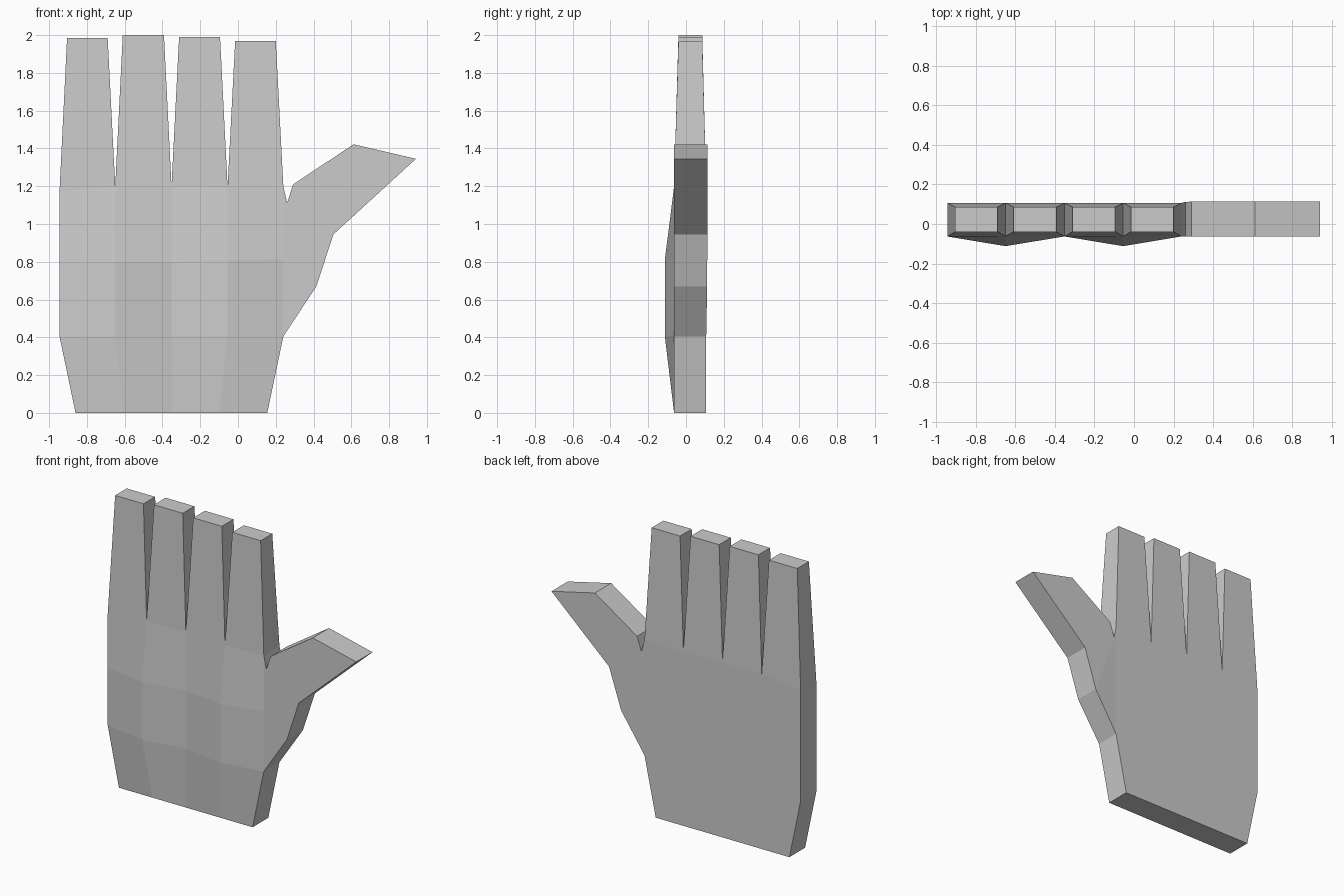
import bpy, bmesh

if "Cube" in bpy.data.objects:
    bpy.data.objects.remove(bpy.data.objects["Cube"])


def loft(name, rings, cap_start=False, cap_end=False):
    """Skin a list of equal-length point rings with flat quads."""
    bm = bmesh.new()
    rows = [[bm.verts.new(p) for p in ring] for ring in rings]
    n = len(rows[0])
    for a, b in zip(rows, rows[1:]):
        for i in range(n):
            j = (i + 1) % n
            bm.faces.new((a[i], a[j], b[j], b[i]))
    if cap_start:
        bm.faces.new(rows[0])
    if cap_end:
        bm.faces.new(rows[-1])
    bmesh.ops.recalc_face_normals(bm, faces=bm.faces)
    mesh = bpy.data.meshes.new(name)
    bm.to_mesh(mesh)
    bm.free()
    obj = bpy.data.objects.new(name, mesh)
    bpy.context.collection.objects.link(obj)
    return obj


FRONT, BACK = -0.063, 0.107
cols = [-0.945, -0.65, -0.352, -0.055, 0.24]
wrist = [-0.86, -0.606, -0.352, -0.099, 0.155]
flat = [FRONT] * 5
padded = [FRONT, -0.112, FRONT, -0.112, FRONT]
knuckles = [1.17, 1.2, 1.2, 1.195, 1.2]

# Palm: stacked cross-sections with two padded ridges on the front
levels = [
    (wrist, flat, [0.0] * 5),
    (cols, padded, [0.405] * 5),
    (cols, padded, [0.8, 0.8, 0.8, 0.81, 0.815]),
    (cols, flat, knuckles),
]
rings = []
for xs, ys, zs in levels:
    front = list(zip(xs, ys, zs))
    back = [(x, BACK, z) for x, z in zip(xs, zs)]
    rings.append(front + back[::-1])
loft("palm", rings, cap_start=True)

# Fingers: tapered boxes rising from the knuckle line
tips = [1.985, 2.0, 1.99, 1.97]
for i, (name, tip) in enumerate(zip(["little", "ring", "middle", "index"], tips)):
    x0, x1 = cols[i], cols[i + 1]
    z0, z1 = knuckles[i], knuckles[i + 1]
    base = [(x0, FRONT, z0), (x1, FRONT, z1), (x1, BACK, z1), (x0, BACK, z0)]
    a, b = x0 + 0.04, x1 - 0.04
    top = [(a, -0.04, tip), (b, -0.04, tip), (b, 0.086, tip), (a, 0.086, tip)]
    loft(name + "_finger", [base, top], cap_end=True)

# Thumb: stations given as lower point, upper point, back depth
stations = [
    ((0.24, 0.405), (0.24, 1.2), BACK),
    ((0.415, 0.67), (0.26, 1.112), 0.112),
    ((0.505, 0.945), (0.292, 1.21), 0.113),
    ((0.942, 1.345), (0.612, 1.422), 0.113),
]
rings = [[(lo[0], FRONT, lo[1]), (hi[0], FRONT, hi[1]),
          (hi[0], back, hi[1]), (lo[0], back, lo[1])]
         for lo, hi, back in stations]
loft("thumb", rings, cap_end=True)
